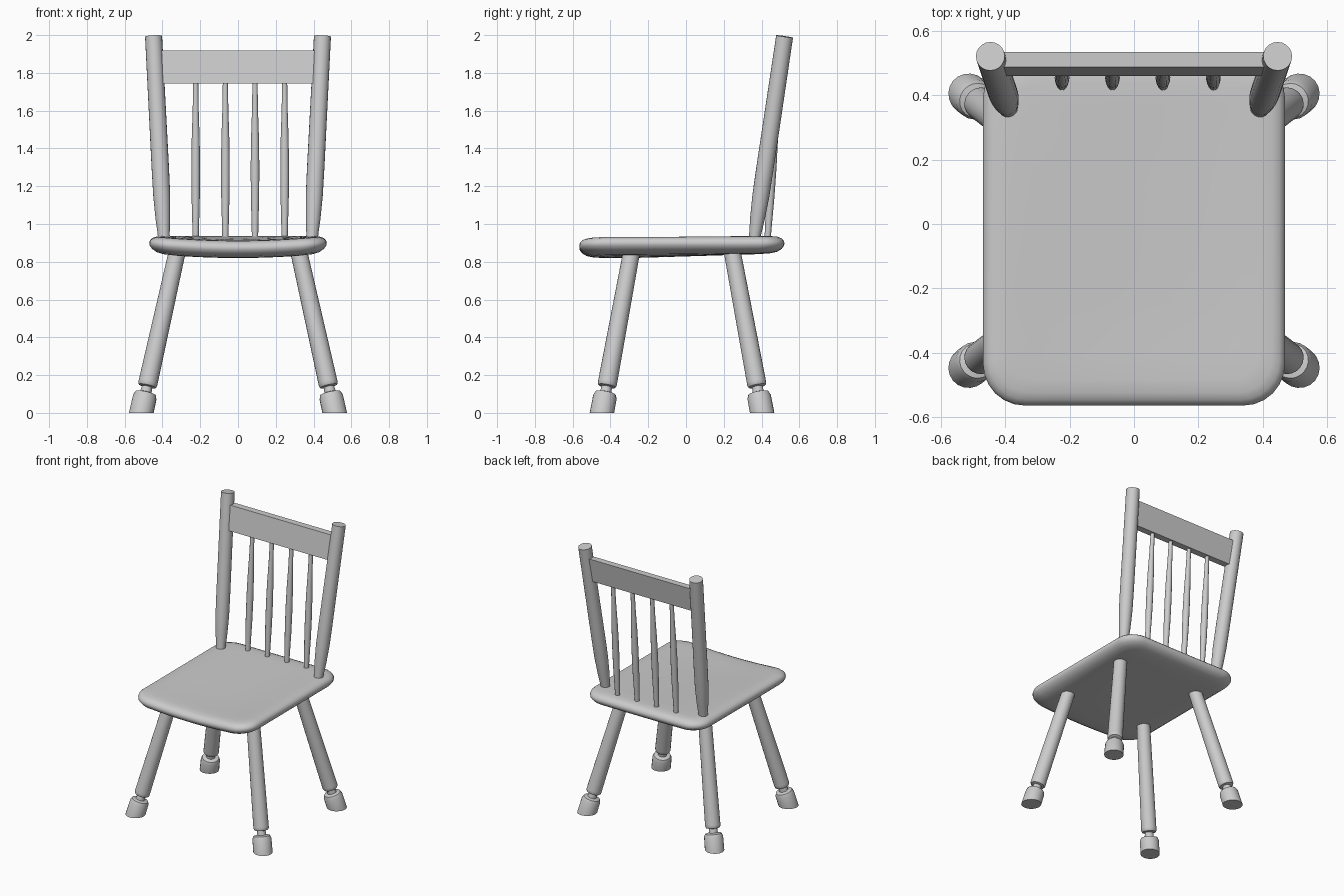
import bpy, bmesh, math
from mathutils import Vector

if "Cube" in bpy.data.objects:
    bpy.data.objects.remove(bpy.data.objects["Cube"])


def finish(name, bm, smooth=True):
    bmesh.ops.recalc_face_normals(bm, faces=bm.faces[:])
    mesh = bpy.data.meshes.new(name)
    bm.to_mesh(mesh)
    bm.free()
    ob = bpy.data.objects.new(name, mesh)
    bpy.context.collection.objects.link(ob)
    if smooth:
        bpy.ops.object.select_all(action='DESELECT')
        ob.select_set(True)
        bpy.context.view_layer.objects.active = ob
        bpy.ops.object.shade_smooth_by_angle(angle=math.radians(35))
    return ob


def skin(bm, loops):
    """Bridge equal-length vertex loops and cap both ends."""
    for a, b in zip(loops, loops[1:]):
        n = len(a)
        for i in range(n):
            j = (i + 1) % n
            bm.faces.new((a[i], a[j], b[j], b[i]))
    bm.faces.new(loops[0])
    bm.faces.new(loops[-1])


def turned(name, p0, p1, profile, sides=20, flat_base=False):
    """Lathe a (height z, radius) profile around the line p0-p1."""
    p0, p1 = Vector(p0), Vector(p1)
    axis = (p1 - p0).normalized()
    rot = axis.to_track_quat('Z', 'Y')
    bm = bmesh.new()
    loops = []
    for k, (z, r) in enumerate(profile):
        c = p0.lerp(p1, (z - p0.z) / (p1.z - p0.z))
        loop = []
        for i in range(sides):
            a = 2 * math.pi * i / sides
            v = c + rot @ Vector((r * math.cos(a), r * math.sin(a), 0))
            if k == 0 and flat_base:
                v -= axis * (v.z / axis.z)
            loop.append(bm.verts.new(v))
        loops.append(loop)
    skin(bm, loops)
    return finish(name, bm)


def rounded_rect(hx, hy, r, arc=6, straight=8):
    """Rounded rectangle outline with subdivided sides."""
    pts = []
    for q, (sx, sy) in enumerate(((1, 1), (-1, 1), (-1, -1), (1, -1))):
        for i in range(arc + 1):
            a = math.pi / 2 * (q + i / arc)
            pts.append(Vector((sx * (hx - r) + r * math.cos(a),
                               sy * (hy - r) + r * math.sin(a))))
        a = math.pi / 2 * (q + 1)
        nsx, nsy = ((-1, 1), (-1, -1), (1, -1), (1, 1))[q]
        end = Vector((nsx * (hx - r) + r * math.cos(a),
                      nsy * (hy - r) + r * math.sin(a)))
        start = pts[-1]
        pts += [start.lerp(end, i / straight) for i in range(1, straight)]
    return pts


# Seat: rounded slab, dished across its width, flattening to the back
rim = [(0.45, 0.845), (0.35, 0.845), (0.25, 0.845), (0.15, 0.845),
       (0.08, 0.847), (0.04, 0.855), (0.015, 0.87), (0.002, 0.887),
       (0.0, 0.901), (0.005, 0.915), (0.018, 0.927), (0.04, 0.935),
       (0.08, 0.938), (0.15, 0.938), (0.25, 0.938), (0.35, 0.938),
       (0.45, 0.938)]
bm = bmesh.new()
loops = []
for inset, z in rim:
    loop = []
    for p in rounded_rect(0.47 - inset, 0.543 - inset, max(0.13 - inset * 0.5, 0.015) if inset < 0.2 else 0.018):
        fade = min(1, max(0.1, (0.55 - p.y) / 0.8))
        dip = 0.025 * (1 - (p.x / 0.47) ** 2) * fade
        loop.append(bm.verts.new((p.x, p.y - 0.022, z - dip)))
    loops.append(loop)
skin(bm, loops)
finish("seat", bm)

# Splayed legs with a turned neck and foot
leg = [(0, 0.064), (0.085, 0.063), (0.104, 0.055), (0.11, 0.03), (0.138, 0.028),
       (0.142, 0.046), (0.152, 0.051), (0.165, 0.051), (0.83, 0.045), (0.88, 0.045)]
for side, s in (("left", -1), ("right", 1)):
    turned("front_leg_" + side, (s * 0.512, -0.445, 0), (s * 0.316, -0.283, 0.88),
           leg, flat_base=True)
    turned("back_leg_" + side, (s * 0.512, 0.403, 0), (s * 0.316, 0.24, 0.88),
           leg, flat_base=True)
    # Raked back posts
    turned("back_post_" + side, (s * 0.39, 0.356, 0.88), (s * 0.447, 0.522, 1.993),
           [(0.88, 0.03), (0.95, 0.032), (1.03, 0.039), (1.15, 0.045), (1.3, 0.046), (1.993, 0.045)])

# Spindles, thickest in the middle
for i in range(4):
    x = -0.224 + 0.157 * i
    turned(f"spindle_{i + 1}", (x, 0.43, 0.89), (x, 0.487, 1.78),
           [(0.89, 0.016), (1.0, 0.018), (1.15, 0.022), (1.3, 0.023),
            (1.45, 0.021), (1.6, 0.016), (1.78, 0.013)], sides=12)

# Top rail, leaning with the posts
bm = bmesh.new()
section = [(0.46, 1.745), (0.507, 1.745), (0.535, 1.918), (0.488, 1.918)]
skin(bm, [[bm.verts.new((x, y, z)) for y, z in section] for x in (-0.425, 0.425)])
finish("top_rail", bm, smooth=False)
